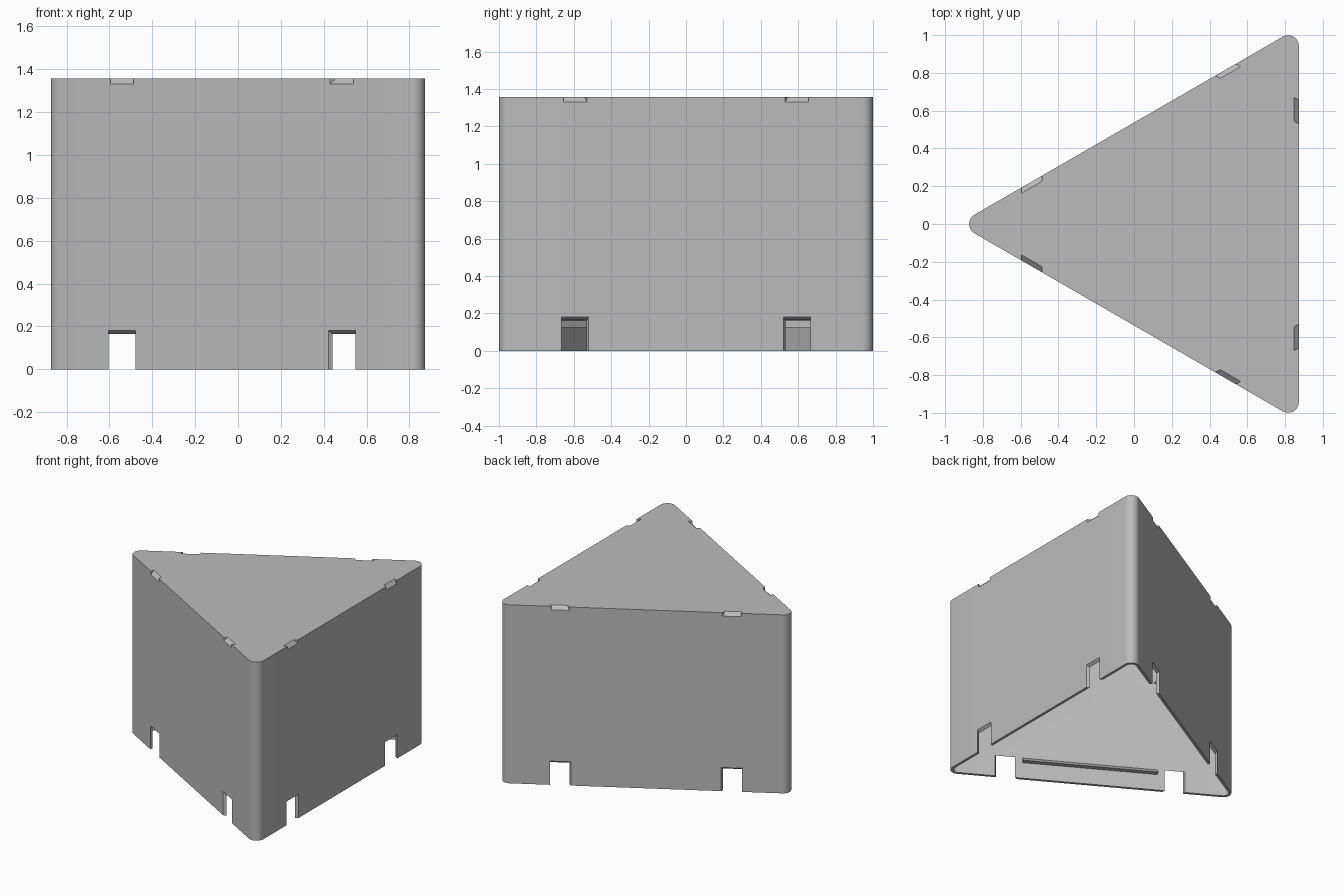
import bpy, bmesh, math
from mathutils import Vector

cube = bpy.data.objects.get("Cube")
if cube:
    bpy.data.objects.remove(cube, do_unlink=True)

CX, R, CORNER = 0.272, 0.601, 0.057   # triangle centre, inradius, corner radius
H, WALL, LID = 1.357, 0.02, 0.04      # height, wall and lid thickness
SHEAR = math.tan(math.radians(30))    # sideways lean of slots and notches

grey = bpy.data.materials.new("plain grey")
grey.use_nodes = True
colour = (0.5, 0.5, 0.5, 1)
grey.diffuse_color = colour
grey.node_tree.nodes["Principled BSDF"].inputs["Base Color"].default_value = colour


def make_object(name, bm):
    bmesh.ops.recalc_face_normals(bm, faces=bm.faces)
    mesh = bpy.data.meshes.new(name)
    bm.to_mesh(mesh)
    bm.free()
    mesh.materials.append(grey)
    obj = bpy.data.objects.new(name, mesh)
    bpy.context.collection.objects.link(obj)
    return obj


def rounded_prism(name, inset, z0, z1, steps=12):
    """Triangular prism with rounded upright edges."""
    bm = bmesh.new()
    ring = []
    for corner in (60, 180, 300):
        a = math.radians(corner)
        centre = Vector((CX, 0, z0)) + 2 * (R - CORNER) * Vector((math.cos(a), math.sin(a), 0))
        for i in range(steps + 1):
            b = a + math.radians(-60 + 120 * i / steps)
            ring.append(bm.verts.new(centre + (CORNER - inset) * Vector((math.cos(b), math.sin(b), 0))))
    face = bm.faces.new(ring)
    top = bmesh.ops.extrude_face_region(bm, geom=[face])["geom"]
    bmesh.ops.translate(bm, vec=(0, 0, z1 - z0),
                        verts=[v for v in top if isinstance(v, bmesh.types.BMVert)])
    return make_object(name, bm)


def on_wall(side, t, depth, z):
    """Point on a wall: t along it, depth inwards, z up."""
    a = math.radians(120 * side)
    n = Vector((math.cos(a), math.sin(a), 0))
    s = Vector((-n.y, n.x, 0))
    return Vector((CX, 0, z)) + n * (R - depth) + s * t


def hull(bm, points):
    verts = [bm.verts.new(p) for p in points]
    bmesh.ops.convex_hull(bm, input=verts)
    bmesh.ops.dissolve_limit(bm, angle_limit=0.01, verts=bm.verts, edges=bm.edges)


def leaning_cutter(bm, side, sign, t0, t1, d0, d1, bottom, top):
    """Sheared block whose bottom and top heights depend on depth."""
    hull(bm, [on_wall(side, sign * (t + SHEAR * d), d, z(d))
              for t in (t0, t1) for d in (d0, d1) for z in (bottom, top)])


def subtract(target, cutter):
    cutter.hide_render = True
    mod = target.modifiers.new("cut", "BOOLEAN")
    mod.operation = "DIFFERENCE"
    mod.solver = "EXACT"
    mod.object = cutter
    bpy.context.view_layer.update()
    graph = bpy.context.evaluated_depsgraph_get()
    mesh = bpy.data.meshes.new_from_object(target.evaluated_get(graph))
    target.modifiers.clear()
    target.data = mesh
    bpy.data.objects.remove(cutter, do_unlink=True)


# Hollow body, open at the bottom
body = rounded_prism("body_shell", 0, 0, H)
subtract(body, rounded_prism("cavity_cutter", WALL, -0.1, H - LID))

# Two bottom slots and two chamfered top notches on each wall
bm = bmesh.new()
for side in range(3):
    for sign in (-1, 1):
        leaning_cutter(bm, side, sign, 0.52, 0.665, -0.01, 0.03,
                       lambda d: -0.05, lambda d: 0.18 - 0.8 * d)
        leaning_cutter(bm, side, sign, 0.53, 0.655, -0.01, 0.036,
                       lambda d: H - 0.026 + d, lambda d: H + 0.05)
subtract(body, make_object("slot_cutter", bm))

# Wedge ridge inside each wall, between the slots
for side in range(3):
    bm = bmesh.new()
    hull(bm, [on_wall(side, t, d, z) for t in (-0.48, 0.48)
              for d, z in ((WALL - 0.005, 0.125), (WALL + 0.035, 0.125), (WALL - 0.005, 0.168))])
    make_object("inner_ridge_%d" % (side + 1), bm)

# Smooth the rounded corners, keep the other edges crisp
bpy.ops.object.select_all(action="DESELECT")
body.select_set(True)
bpy.context.view_layer.objects.active = body
bpy.ops.object.shade_smooth_by_angle(angle=math.radians(25))
